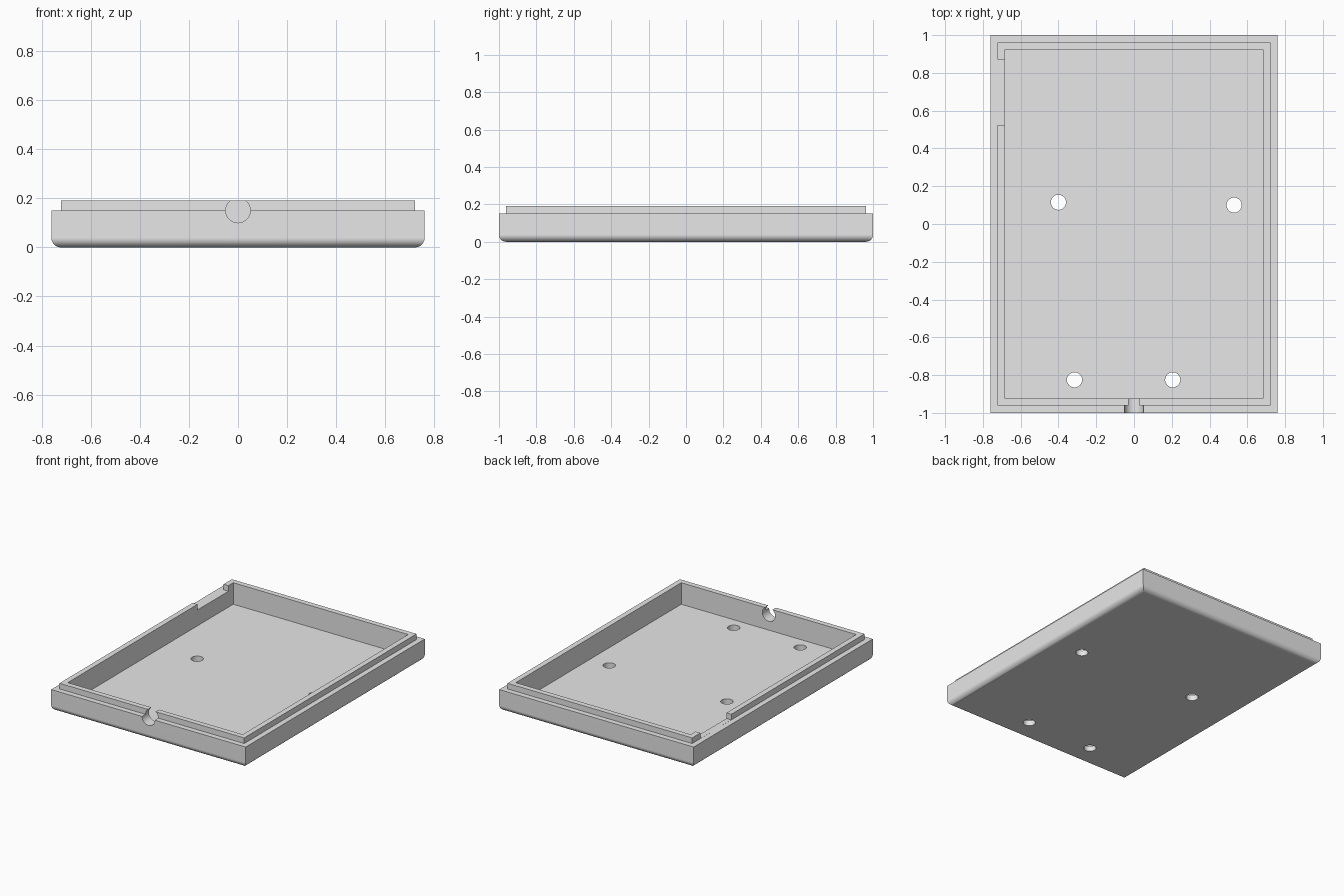
import bpy, bmesh, math
from mathutils import Matrix

if "Cube" in bpy.data.objects:
    bpy.data.objects.remove(bpy.data.objects["Cube"])

HALF_X, HALF_Y = 0.76, 1.0
RIM, TOP, WALL = 0.15, 0.19, 0.038
STEPS = 12

grey = bpy.data.materials.new("plain grey")
grey.use_nodes = True
grey.diffuse_color = (0.8, 0.8, 0.8, 1)
grey.node_tree.nodes["Principled BSDF"].inputs["Base Color"].default_value = (0.8, 0.8, 0.8, 1)


def make_object(name, bm):
    bmesh.ops.recalc_face_normals(bm, faces=bm.faces)
    mesh = bpy.data.meshes.new(name)
    bm.to_mesh(mesh)
    bm.free()
    mesh.materials.append(grey)
    obj = bpy.data.objects.new(name, mesh)
    bpy.context.collection.objects.link(obj)
    return obj


def box(name, low, high):
    bm = bmesh.new()
    bmesh.ops.create_cube(bm, size=1)
    for v in bm.verts:
        v.co = [lo if c < 0 else hi for c, lo, hi in zip(v.co, low, high)]
    return make_object(name, bm)


def cylinder(name, centre, radius, depth, turn=0):
    bm = bmesh.new()
    place = Matrix.Translation(centre) @ Matrix.Rotation(turn, 4, "X")
    bmesh.ops.create_cone(bm, cap_ends=True, segments=48, radius1=radius,
                          radius2=radius, depth=depth, matrix=place)
    return make_object(name, bm)


# Tray: wall section (inset, height) from rounded underside over the lip to the floor
arc = [i / STEPS * math.pi / 2 for i in range(STEPS + 1)]
section = [(WALL * (1 - math.sin(a)), WALL * (1 - math.cos(a))) for a in arc]
section += [(0, RIM), (WALL, RIM), (WALL, TOP), (2 * WALL, TOP), (2 * WALL, WALL)]

bm = bmesh.new()
rings = []
for inset, z in section:
    x, y = HALF_X - inset, HALF_Y - inset
    rings.append([bm.verts.new((sx * x, sy * y, z))
                  for sx, sy in ((-1, -1), (1, -1), (1, 1), (-1, 1))])
for a, b in zip(rings, rings[1:]):
    for i in range(4):
        j = (i + 1) % 4
        bm.faces.new((a[i], a[j], b[j], b[i]))
bm.faces.new(rings[0])
bm.faces.new(rings[-1])
tray = make_object("tray", bm)

# Screw holes, cable opening and gap in the side lip
cutters = [cylinder("screw_hole", (x, y, 0.02), 0.04, 0.2)
           for x, y in ((-0.4, 0.115), (0.53, 0.1), (-0.315, -0.825), (0.205, -0.825))]
cutters.append(cylinder("cable_opening", (0, -0.96, RIM), 0.05, 0.2, math.pi / 2))
cutters.append(box("lip_gap", (-0.74, 0.525, RIM + 0.0004), (-0.66, 0.87, 0.25)))

bpy.ops.object.select_all(action="DESELECT")
bpy.context.view_layer.objects.active = tray
tray.select_set(True)
for cutter in cutters:
    cutter.hide_render = True
    mod = tray.modifiers.new(cutter.name, "BOOLEAN")
    mod.operation = "DIFFERENCE"
    mod.solver = "EXACT"
    mod.object = cutter
    bpy.ops.object.modifier_apply(modifier=mod.name)
    bpy.data.objects.remove(cutter)

# Smooth rounded edges, crisp corners
bpy.ops.object.shade_smooth_by_angle(angle=math.radians(30))
normals = tray.modifiers.new("even_normals", "WEIGHTED_NORMAL")
normals.keep_sharp = True
